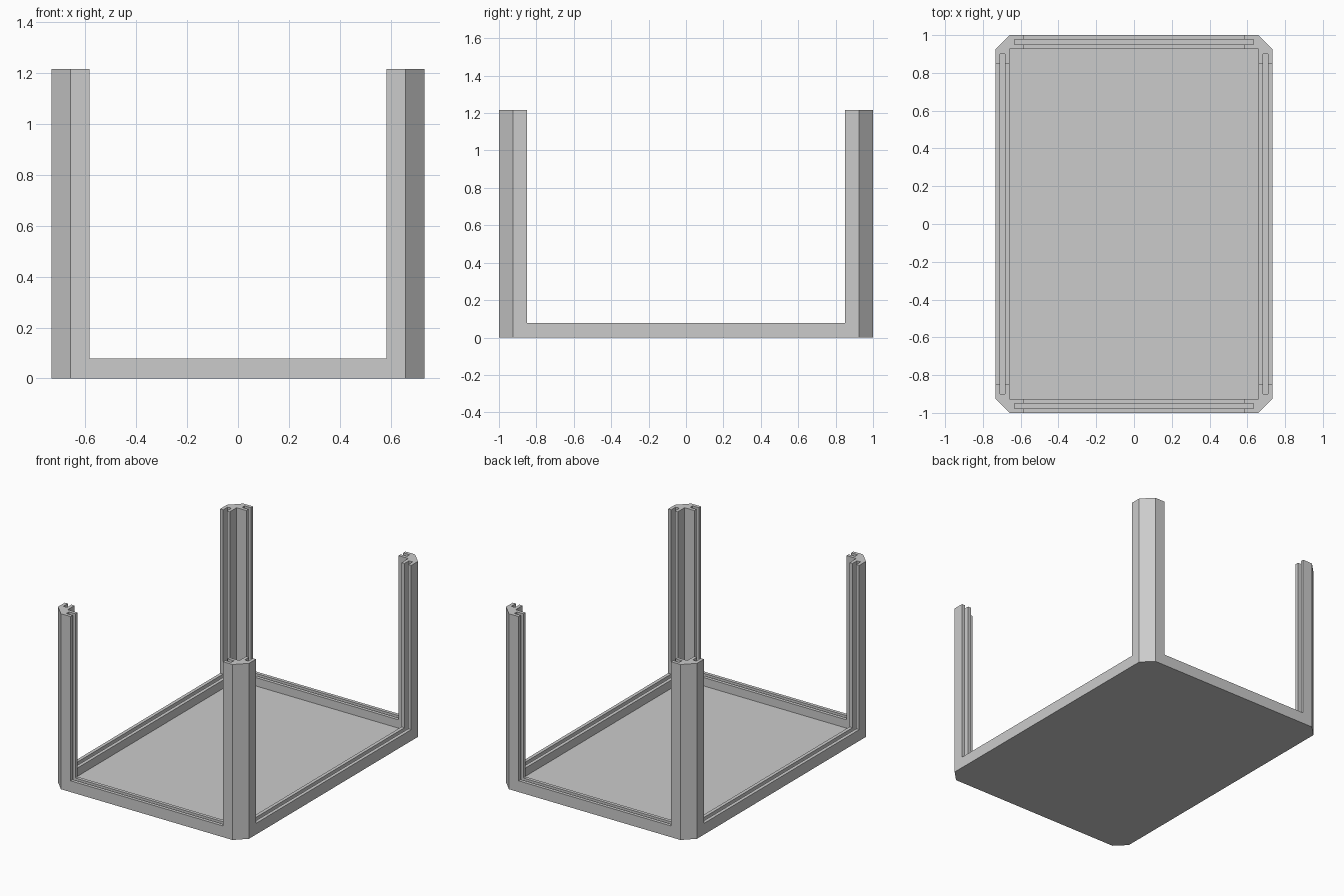
import bpy
import bmesh

old = bpy.data.objects.get("Cube")
if old:
    bpy.data.objects.remove(old, do_unlink=True)

HX, HY, TOP = 0.733, 1.0, 1.217    # outer half sizes and post height
WALL = 0.0745                      # wall thickness, also the corner chamfer
POST = 0.149                       # post width along each side
RAIL, FLOOR = 0.078, 0.02          # rail height and floor thickness
SLOT_OUT, SLOT_IN = 0.0235, 0.051  # panel slot, measured from the outside
SLOT_END, SLOT_Z = 0.1, 0.03       # slot end inset and slot bottom
OVER = TOP + 0.2                   # cutters reach past the top

grey = bpy.data.materials.new("plain grey")
grey.use_nodes = True
colour = (0.6, 0.6, 0.6, 1)
grey.diffuse_color = colour
grey.node_tree.nodes["Principled BSDF"].inputs["Base Color"].default_value = colour


def prism(name, outline, z0, z1):
    """Extrude a plan outline from z0 to z1."""
    bm = bmesh.new()
    base = bm.faces.new([bm.verts.new((x, y, z0)) for x, y in outline])
    out = bmesh.ops.extrude_face_region(bm, geom=[base])
    top = [v for v in out["geom"] if isinstance(v, bmesh.types.BMVert)]
    bmesh.ops.translate(bm, verts=top, vec=(0, 0, z1 - z0))
    bmesh.ops.recalc_face_normals(bm, faces=bm.faces)
    mesh = bpy.data.meshes.new(name)
    bm.to_mesh(mesh)
    bm.free()
    mesh.materials.append(grey)
    obj = bpy.data.objects.new(name, mesh)
    bpy.context.collection.objects.link(obj)
    return obj


def box(name, x0, x1, y0, y1, z0):
    cutter = prism(name, [(x0, y0), (x1, y0), (x1, y1), (x0, y1)], z0, OVER)
    cutter.hide_render = True
    return cutter


# Solid block with chamfered corners
cx, cy = HX - WALL, HY - WALL
frame = prism("corner_post_frame", [
    (-cx, -HY), (cx, -HY), (HX, -cy), (HX, cy),
    (cx, HY), (-cx, HY), (-HX, cy), (-HX, -cy)], 0, TOP)

# Interior and the open sides between the posts
px, py = HX - POST, HY - POST
cutters = [
    box("interior_cutter", -cx, cx, -cy, cy, FLOOR),
    box("front_back_opening", -px, px, -HY - 0.1, HY + 0.1, RAIL),
    box("side_opening", -HX - 0.1, HX + 0.1, -py, py, RAIL),
]

# Panel slots along the rails, running up into the posts
sx, sy = HX - SLOT_END, HY - SLOT_END
for s in (-1, 1):
    y0, y1 = sorted((s * (HY - SLOT_OUT), s * (HY - SLOT_IN)))
    x0, x1 = sorted((s * (HX - SLOT_OUT), s * (HX - SLOT_IN)))
    cutters.append(box("end_slot_cutter", -sx, sx, y0, y1, SLOT_Z))
    cutters.append(box("side_slot_cutter", x0, x1, -sy, sy, SLOT_Z))

for cutter in cutters:
    mod = frame.modifiers.new(cutter.name, "BOOLEAN")
    mod.operation = "DIFFERENCE"
    mod.solver = "EXACT"
    mod.object = cutter

# Bake the cuts and drop the helpers
bpy.context.view_layer.update()
graph = bpy.context.evaluated_depsgraph_get()
result = bpy.data.meshes.new_from_object(frame.evaluated_get(graph))
frame.modifiers.clear()
frame.data = result
result.materials.clear()
result.materials.append(grey)
for poly in result.polygons:
    poly.material_index = 0
for cutter in cutters:
    bpy.data.objects.remove(cutter, do_unlink=True)
